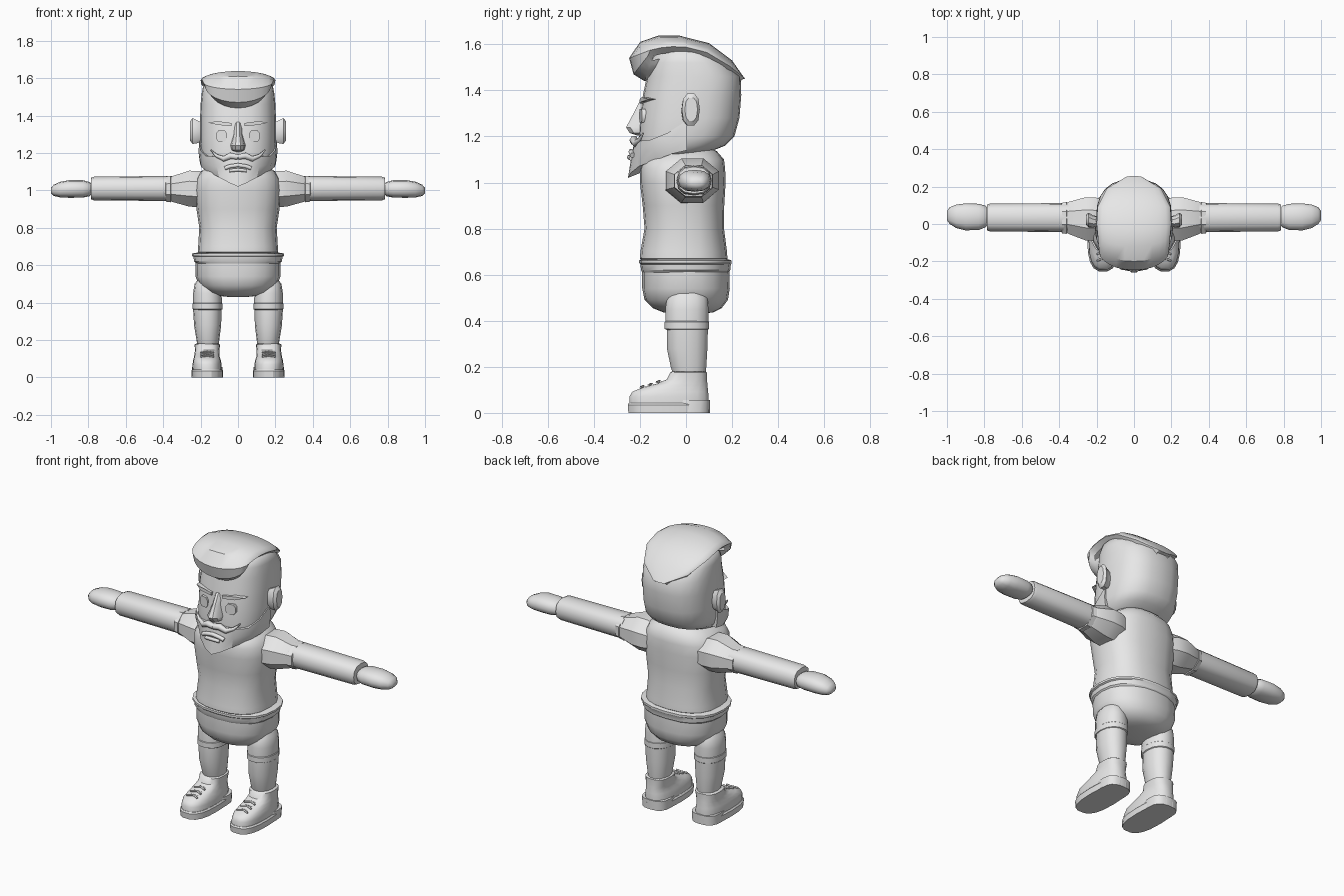
import bpy, bmesh, math
from mathutils import Vector

clay = bpy.data.materials.new("light_grey")
clay.diffuse_color = (0.8, 0.8, 0.8, 1)


def finish(name, bm, angle=40):
    bmesh.ops.remove_doubles(bm, verts=bm.verts, dist=0.0005)
    bmesh.ops.recalc_face_normals(bm, faces=bm.faces)
    me = bpy.data.meshes.new(name)
    bm.to_mesh(me)
    bm.free()
    me.shade_smooth()
    me.set_sharp_from_angle(angle=math.radians(angle))
    me.materials.append(clay)
    ob = bpy.data.objects.new(name, me)
    bpy.context.collection.objects.link(ob)
    return ob


def grid(bm, rows, closed=False):
    vs = [[bm.verts.new(p) for p in r] for r in rows]
    n = len(vs[0])
    for a, b in zip(vs, vs[1:]):
        for i in range(n if closed else n - 1):
            j = (i + 1) % n
            bm.faces.new((a[i], a[j], b[j], b[i]))
    return vs


def loft(name, axis, rings, n=16, p=2.3, side=1, angle=40, turn=0.0):
    """Rings are (position, low u, high u, low v, high v) across the axis."""
    bm = bmesh.new()
    rows = []
    for t, u0, u1, v0, v1 in rings:
        row = []
        for i in range(n):
            a = 2 * math.pi * (i + turn) / n
            c, s = math.cos(a), math.sin(a)
            u = (u0 + u1) / 2 + (u1 - u0) / 2 * math.copysign(abs(c) ** (2 / p), c)
            v = (v0 + v1) / 2 + (v1 - v0) / 2 * math.copysign(abs(s) ** (2 / p), s)
            x, y, z = (u, v, t) if axis == "z" else (t, u, v)
            row.append((side * x, y, z))
        rows.append(row)
    vs = grid(bm, rows, True)
    bm.faces.new(vs[0])
    bm.faces.new(vs[-1])
    return finish(name, bm, angle)


def sym(rings):
    """Rings (z, half width, front y, back y) centred on x = 0."""
    return [(z, -w, w, f, b) for z, w, f, b in rings]


def tube(name, pts, r, taper=None):
    cu = bpy.data.curves.new(name, "CURVE")
    cu.dimensions = "3D"
    cu.bevel_depth = r
    cu.bevel_resolution = 1
    cu.use_fill_caps = True
    sp = cu.splines.new("POLY")
    sp.points.add(len(pts) - 1)
    for k, (q, co) in enumerate(zip(sp.points, pts)):
        q.co = (*co, 1)
        q.radius = taper[k] if taper else 1
    cu.materials.append(clay)
    ob = bpy.data.objects.new(name, cu)
    bpy.context.collection.objects.link(ob)


# Body
loft("shirt", "z", sym([
    (.66, .20, -.19, .17), (.67, .215, -.2, .18), (.70, .213, -.198, .178), (.80, .207, -.18, .165),
    (.90, .222, -.188, .166), (1.0, .232, -.2, .172), (1.06, .225, -.2, .17), (1.1, .20, -.19, .165),
    (1.135, .15, -.14, .135), (1.16, .09, -.09, .09)]), 20, 2.5)
loft("waistband", "z", sym([
    (.61, .225, -.19, .185), (.62, .235, -.195, .192), (.645, .238, -.198, .195), (.65, .247, -.203, .198),
    (.662, .247, -.203, .198), (.67, .2, -.18, .17)]), 20, 2.4, angle=25)
loft("shorts", "z", sym([
    (.43, .05, -.05, .07), (.437, .11, -.10, .12), (.455, .165, -.145, .155), (.49, .205, -.18, .182),
    (.54, .228, -.19, .19), (.625, .228, -.19, .188)]), 20, 2.3, angle=60)

# Head
loft("head", "z", sym([
    (1.09, .10, -.19, .0), (1.125, .165, -.2, .08), (1.16, .19, -.205, .17), (1.20, .2, -.205, .21),
    (1.28, .203, -.2, .232), (1.38, .203, -.187, .24), (1.46, .2, -.17, .237), (1.52, .194, -.16, .195),
    (1.565, .185, -.13, .14), (1.59, .12, -.1, .08)]), 24, 2.5, angle=60)

# Swept hair: centre profile blended down to the side hairline
centre = [(-.18, 1.44), (-.228, 1.47), (-.247, 1.54), (-.2, 1.61), (-.12, 1.638), (-.03, 1.638),
          (.1, 1.605), (.2, 1.53), (.256, 1.45)]
edge = [(.15, -.15, 1.53), (.175, -.165, 1.55), (.185, -.155, 1.575), (.19, -.11, 1.585), (.194, -.06, 1.59),
        (.2, 0, 1.588), (.195, .09, 1.565), (.145, .19, 1.505), (.04, .253, 1.455)]
rows = []
for (cy, cz), (ex, ey, ez) in zip(centre, edge):
    row = [(-ex * .85, ey * .9, ez - .025)]
    for k in range(-6, 7):
        a = k / 6 * math.pi / 2
        w = math.cos(a) ** 1.1 if abs(k) < 6 else 0
        row.append((ex * math.sin(a), ey + (cy - ey) * w, ez + (cz - ez) * w))
    row.append((ex * .85, ey * .9, ez - .025))
    rows.append(row)
rows.insert(0, [(x * .9, y + .05, z + .01) for x, y, z in rows[0]])
rows.append([(x * .9, y - .05, z - .01) for x, y, z in rows[-1]])
bm = bmesh.new()
grid(bm, rows)
finish("hair", bm, 35)

# Beard: columns from centre to sideburn, (x, y bottom, z bottom, y top, z top)
half = [(0, -.252, 1.02, -.222, 1.19), (.05, -.242, 1.04, -.222, 1.185), (.11, -.205, 1.07, -.208, 1.18),
        (.175, -.125, 1.10, -.155, 1.185), (.2, -.06, 1.125, -.08, 1.215), (.207, .005, 1.14, .005, 1.27)]
cols = []
for s, part in ((-1, half[:0:-1]), (1, half)):
    for x, yb, zb, yt, zt in part:
        xb = x * (.93 if x < .2 else .98)
        cols.append([(s * x * .6, yb * .3 + .0, zb + .07), (s * xb, yb, zb),
                     (s * x * 1.02, min(yb, yt) * .55 + max(yb, yt) * .45, (zb + zt) / 2),
                     (s * x, yt, zt), (s * x * .85, yt * .8, zt)])
cols.insert(0, [(x * .85, y, z) for x, y, z in cols[0]])
cols.append([(x * .85, y, z) for x, y, z in cols[-1]])
bm = bmesh.new()
grid(bm, cols)
finish("beard", bm, 30)

# Nose wedge
bm = bmesh.new()
grid(bm, [[(-w * 1.3, -.17, z), (-w, y + .018, z), (-w * .4, y, z), (w * .4, y, z), (w, y + .018, z),
           (w * 1.3, -.17, z)]
          for z, w, y in ((1.205, .012, -.215), (1.215, .03, -.245), (1.24, .034, -.26), (1.30, .02, -.228),
                          (1.36, .018, -.197), (1.375, .015, -.17))])
finish("nose", bm, 35)

# Mouth and moustache
tube("mouth", [(x, -.238 + 1.2 * x * x, 1.135 - 3.5 * x * x) for x in (-.07, -.045, 0, .045, .07)], .012)
tube("lower_lip", [(-.045, -.238, 1.105), (0, -.247, 1.11), (.045, -.238, 1.105)], .01)
for s in (1, -1):
    tube("moustache", [(0, -.228, 1.178), (s * .04, -.226, 1.185), (s * .075, -.218, 1.168),
                       (s * .115, -.203, 1.185), (s * .145, -.185, 1.215)], .016, [1, 1.2, 1, .6, .2])


def bar(name, pts, depth, angle=40):
    """Outline in x, z with a y for every point, pushed back by depth."""
    bm = bmesh.new()
    vs = grid(bm, [pts, [(x, y + depth, z) for x, y, z in pts]], True)
    bm.faces.new(vs[0])
    return finish(name, bm, angle)


for s in (1, -1):
    # Eye and brow
    bar("eye", [(s * (.088 + .028 * u), -.197 + .006 * u, 1.29 + .03 * v) for u, v in
                ((-1, -.5), (-.6, -1), (.6, -1), (1, -.5), (1, .5), (.6, 1), (-.6, 1), (-1, .5))], .05)
    bar("eyebrow", [(s * .035, -.202, 1.343), (s * .11, -.194, 1.35), (s * .16, -.163, 1.362),
                    (s * .11, -.194, 1.37), (s * .035, -.202, 1.36)], .05)
    # Ear
    loft("ear", "x", [(.18, 0, .04, 1.265, 1.36), (.215, -.02, .045, 1.25, 1.375),
                      (.243, -.018, .06, 1.245, 1.39), (.257, -.005, .05, 1.265, 1.37)], 10, 2.4, s, 35)
    # Sleeve, arm, hand
    loft("sleeve", "x", [(.15, -.085, .13, .91, 1.09), (.2, -.1, .15, .902, 1.11), (.26, -.097, .152, .905, 1.113),
                         (.35, -.06, .125, .932, 1.082), (.358, -.055, .12, .936, 1.078),
                         (.36, -.06, .125, .93, 1.083), (.385, -.056, .12, .934, 1.08),
                         (.39, -.04, .105, .95, 1.065)], 8, 2, s, 30, .5)
    loft("arm", "x", [(.35, -.043, .112, .943, 1.077), (.77, -.04, .109, .946, 1.073),
                      (.785, -.035, .104, .952, 1.068), (.786, -.02, .09, .97, 1.05)], 12, 2.5, s)
    loft("hand", "x", [(.782, -.005, .085, .98, 1.035), (.795, -.018, .098, .968, 1.045),
                       (.83, -.032, .108, .961, 1.054), (.9, -.034, .11, .96, 1.055), (.95, -.022, .104, .962, 1.046),
                       (.985, 0, .09, .97, 1.03), (1.0, .02, .07, .985, 1.012)], 12, 2.4, s, 60)
    # Leg with sock cuff
    loft("leg", "z", [(.16, .105, .215, -.055, .085), (.2, .1, .222, -.068, .09), (.28, .09, .235, -.085, .095),
                      (.362, .088, .24, -.085, .097)], 14, 2.2, s)
    loft("sock_cuff", "z", [(.36, .09, .235, -.085, .095), (.365, .083, .243, -.095, .102),
                            (.395, .083, .243, -.095, .102), (.4, .088, .238, -.09, .097)], 14, 2.2, s, 30)
    loft("thigh", "z", [(.39, .085, .24, -.092, .1), (.45, .088, .24, -.092, .1), (.5, .1, .232, -.085, .095),
                        (.53, .12, .21, -.06, .07)], 14, 2.2, s)
    # Shoe
    loft("sole", "z", [(0, .08, .248, -.252, .105), (.035, .079, .25, -.255, .105), (.043, .085, .243, -.25, .1)],
         18, 2.7, s, 30)
    loft("heel", "z", [(.0, .083, .245, -.08, .105), (.055, .083, .245, -.05, .105)], 16, 2.8, s, 30)
    loft("shoe", "z", [(.035, .086, .242, -.248, .1), (.07, .088, .243, -.248, .1), (.092, .092, .24, -.235, .098),
                       (.11, .098, .235, -.19, .096), (.128, .1, .232, -.125, .094), (.145, .1, .23, -.085, .092),
                       (.175, .095, .232, -.07, .092), (.18, .105, .225, -.06, .085)], 18, 2.6, s)
    # Laces
    for y, z in ((-.185, .112), (-.15, .122), (-.115, .134)):
        for d in (1, -1):
            tube("lace", [(s * .165 - .035, y + .012 * d, z - .004 + .003 * -d), (s * .165, y, z + .004),
                          (s * .165 + .035, y - .012 * d, z - .004 + .003 * d)], .005)
